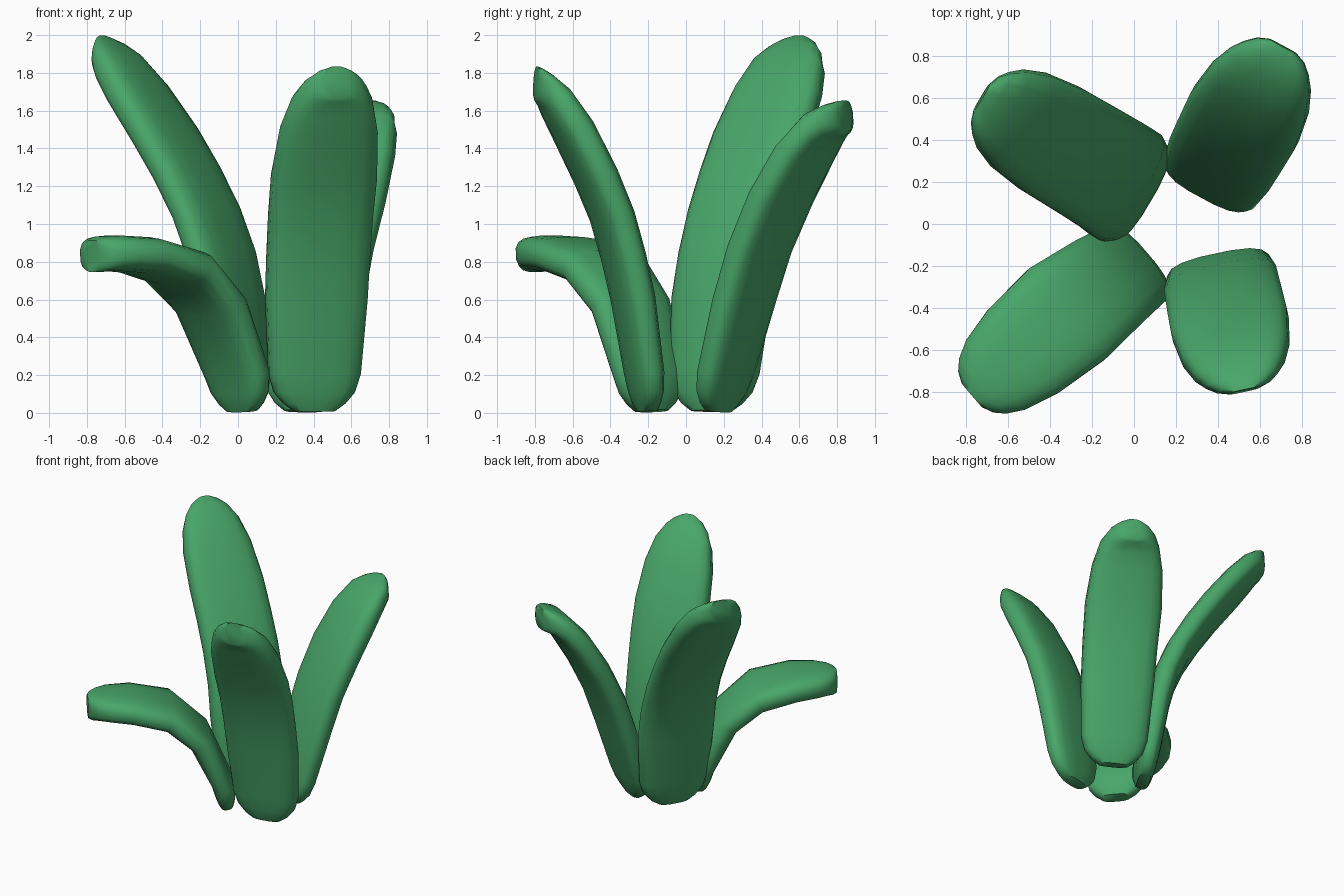
import bpy, bmesh, math
from mathutils import Vector

if "Cube" in bpy.data.objects:
    bpy.data.objects.remove(bpy.data.objects["Cube"])

green = bpy.data.materials.new("leaf_green")
green.diffuse_color = (0.065, 0.38, 0.14, 1)
green.use_nodes = True
green.node_tree.nodes["Principled BSDF"].inputs["Base Color"].default_value = green.diffuse_color

SIDES = 16
# distance from an end -> (half width, half thickness)
BASE = [(0, .11, .045), (.04, .165, .06), (.1, .215, .074), (.2, .245, .084), (.6, .27, .094)]
TIP = [(0, .075, .085), (.025, .13, .09), (.07, .175, .092), (.15, .22, .095), (.32, .262, .097), (.6, .285, .097)]


def smooth_path(pts, n=8):
    # dense Catmull-Rom curve through the points
    p = [Vector(q) for q in pts]
    p = [2 * p[0] - p[1]] + p + [2 * p[-1] - p[-2]]
    out = []
    for i in range(1, len(p) - 2):
        a, b, c, d = p[i - 1:i + 3]
        for k in range(n):
            t = k / n
            out.append(0.5 * (2 * b + (c - a) * t + (2 * a - 5 * b + 4 * c - d) * t * t
                              + (3 * b - a - 3 * c + d) * t ** 3))
    return out + [p[-2]]


def at(path, s):
    # point and tangent at arc length s
    for a, b in zip(path, path[1:]):
        l = (b - a).length
        if s <= l + 1e-6:
            return a + (b - a) * (s / l), (b - a).normalized()
        s -= l
    return path[-1], (path[-1] - path[-2]).normalized()


def leaf(name, out, side, pts, base_scale=1.0, base_shift=0.0):
    # flat rounded leaf swept along a path that bends outward
    d = Vector((out[0], out[1], 0)).normalized()
    w = Vector((-d.y, d.x, 0))
    path = smooth_path(pts)
    length = sum((b - a).length for a, b in zip(path, path[1:]))
    rows = [(s, hw * base_scale, ht) for s, hw, ht in BASE]
    start, end = rows[-1], (length - TIP[-1][0], TIP[-1][1], TIP[-1][2])
    n = max(1, round((end[0] - start[0]) / .25))
    for i in range(1, n):
        f = i / n
        rows.append(tuple(a + (b - a) * f for a, b in zip(start, end)))
    rows = [r for r in rows if r[0] < end[0] - .02]
    rows += [(length - s, hw, ht) for s, hw, ht in reversed(TIP)]

    bm = bmesh.new()
    rings = []
    for s, hw, ht in rows:
        p, t = at(path, s)
        # the blunt tip ends in an upright face
        t = t.lerp(Vector((1, 0)), max(0, 1 - (length - s) / .25) * .9).normalized()
        centre = d * p.x + Vector((0, 0, p.y)) + w * (side + base_shift * max(0, 1 - s / .9))
        normal = d * -t.y + Vector((0, 0, t.x))
        ring = []
        for k in range(SIDES):
            a = 2 * math.pi * (k + .5) / SIDES
            c, q = math.cos(a), math.sin(a)
            u = math.copysign(abs(c) ** .7, c) * hw
            v = math.copysign(abs(q) ** .7, q) * ht
            ring.append(bm.verts.new(centre + w * u + normal * v))
        rings.append(ring)
    for r0, r1 in zip(rings, rings[1:]):
        for k in range(SIDES):
            j = (k + 1) % SIDES
            bm.faces.new((r0[k], r0[j], r1[j], r1[k]))
    bm.faces.new(rings[0])
    bm.faces.new(rings[-1])
    bmesh.ops.recalc_face_normals(bm, faces=bm.faces)
    me = bpy.data.meshes.new(name)
    bm.to_mesh(me)
    bm.free()
    me.materials.append(green)
    ob = bpy.data.objects.new(name, me)
    bpy.context.collection.objects.link(ob)
    bpy.ops.object.select_all(action='DESELECT')
    ob.select_set(True)
    bpy.context.view_layer.objects.active = ob
    bpy.ops.object.shade_smooth_by_angle(angle=math.radians(50))


# side offset is measured along the horizontal left of the outward direction
leaf("back_left_leaf", (-.86, .51), -.147,
     [(.05, .01), (.07, .2), (.13, .6), (.23, .95), (.42, 1.3), (.61, 1.57), (.81, 1.82), (.93, 1.915)], 1.09, .02)
leaf("front_right_leaf", (.21, -.978), .345,
     [(.285, .01), (.3, .2), (.35, .55), (.46, 1.0), (.585, 1.3), (.71, 1.54), (.8, 1.67), (.885, 1.75)], 1.02, .005)
leaf("back_right_leaf", (.475, .88), -.222,
     [(.315, .01), (.335, .12), (.44, .5), (.595, .95), (.775, 1.28), (.89, 1.45), (.98, 1.53), (1.08, 1.57)])
leaf("front_left_leaf", (-.76, -.65), .118,
     [(.1, .01), (.135, .22), (.215, .42), (.35, .64), (.5, .76), (.76, .83), (1.0, .845), (1.115, .83)], .95, .035)
